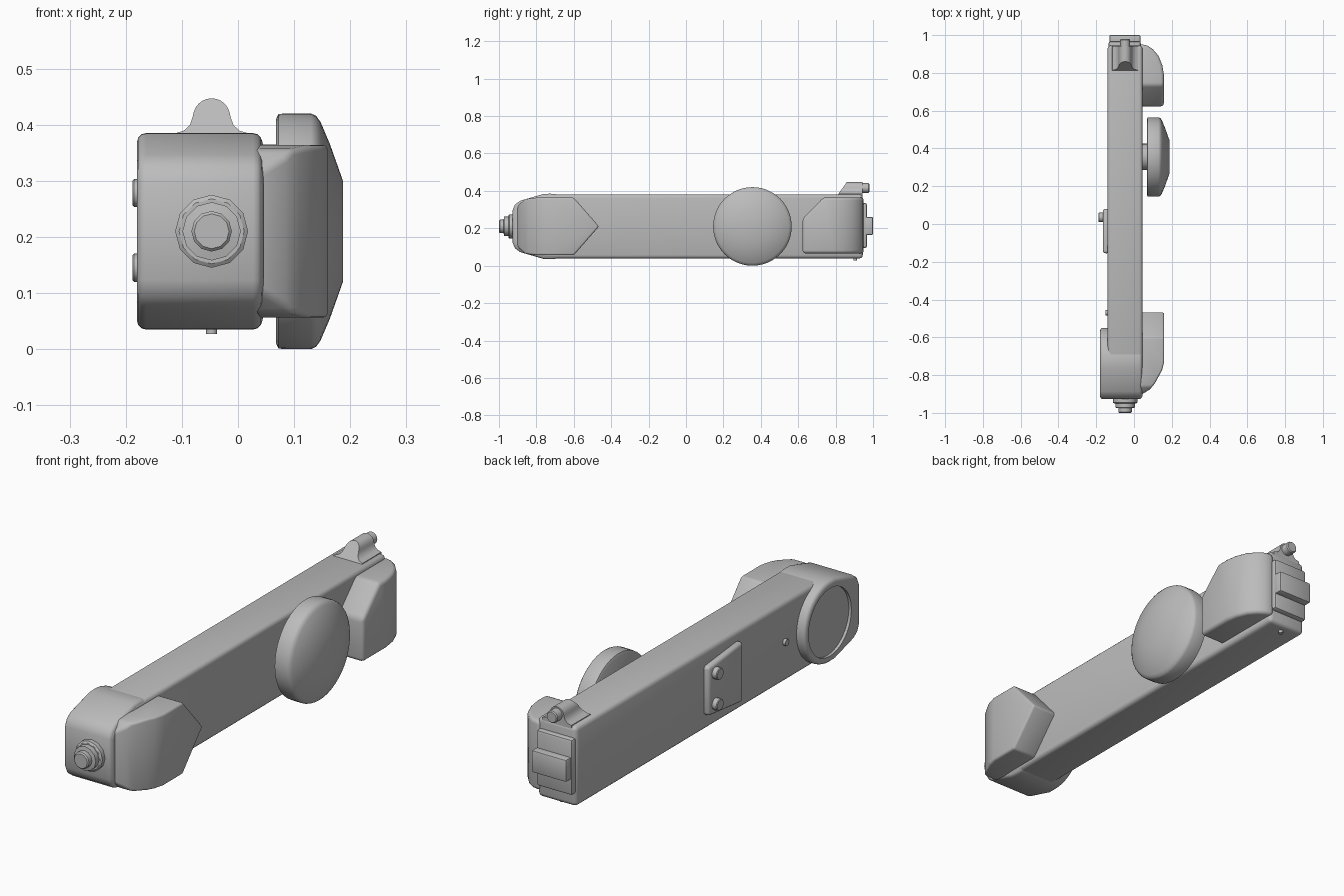
import bpy, bmesh
from math import sin, cos, pi, radians
from mathutils import Vector

if "Cube" in bpy.data.objects:
    bpy.data.objects.remove(bpy.data.objects["Cube"])

GREY = (0.5, 0.5, 0.5, 1)
grey = bpy.data.materials.new("plain_grey")
grey.use_nodes = True
grey.diffuse_color = GREY
grey.node_tree.nodes["Principled BSDF"].inputs["Base Color"].default_value = GREY

MID = 0.21      # height of the centre line
CORE = -0.047   # centre of the body across x


def place(axis, u, v, w):
    """Profile point (u, v) at depth w along the axis."""
    return {"x": (w, u, v), "y": (u, w, v), "z": (u, v, w)}[axis]


def loft(bm, rings):
    """Skin a list of equal point rings and cap both ends."""
    rows = [[bm.verts.new(p) for p in ring] for ring in rings]
    n = len(rows[0])
    for a, b in zip(rows, rows[1:]):
        for i in range(n):
            j = (i + 1) % n
            bm.faces.new((a[i], a[j], b[j], b[i]))
    bm.faces.new(rows[0])
    bm.faces.new(rows[-1])


def trim(bm, co, no):
    """Cut away everything on the normal's side of a plane."""
    cut = bmesh.ops.bisect_plane(bm, geom=bm.verts[:] + bm.edges[:] + bm.faces[:],
                                 plane_co=co, plane_no=no, clear_outer=True)
    edges = [g for g in cut["geom_cut"] if isinstance(g, bmesh.types.BMEdge)]
    if edges:
        bmesh.ops.holes_fill(bm, edges=edges)


def finish(name, bm, bevel=0.0, segments=3, cutter=None):
    bmesh.ops.recalc_face_normals(bm, faces=bm.faces[:])
    mesh = bpy.data.meshes.new(name)
    bm.to_mesh(mesh)
    bm.free()
    obj = bpy.data.objects.new(name, mesh)
    bpy.context.collection.objects.link(obj)
    mesh.materials.append(grey)
    bpy.ops.object.select_all(action="DESELECT")
    obj.select_set(True)
    bpy.context.view_layer.objects.active = obj
    if bevel:
        mod = obj.modifiers.new("round", "BEVEL")
        mod.width, mod.segments = bevel, segments
        mod.limit_method, mod.angle_limit = "ANGLE", radians(35)
        bpy.ops.object.modifier_apply(modifier=mod.name)
    if cutter:
        mod = obj.modifiers.new("recess", "BOOLEAN")
        mod.operation, mod.object, mod.solver = "DIFFERENCE", cutter, "EXACT"
        bpy.ops.object.modifier_apply(modifier=mod.name)
        bpy.data.objects.remove(cutter)
    bpy.ops.object.shade_smooth_by_angle(angle=radians(35))
    return obj


def prism(name, axis, pts, lo, hi, bevel=0.0, segments=3, cutter=None):
    bm = bmesh.new()
    loft(bm, [[place(axis, u, v, w) for u, v in pts] for w in (lo, hi)])
    return finish(name, bm, bevel, segments, cutter)


def lathe(name, axis, centre, steps, sides=48):
    """Round part from (radius, position) steps along an axis."""
    bm = bmesh.new()
    turn = [2 * pi * i / sides for i in range(sides)]
    loft(bm, [[place(axis, centre[0] + r * cos(t), centre[1] + r * sin(t), w)
               for t in turn] for r, w in steps])
    return finish(name, bm)


def box(u0, u1, v0, v1):
    return [(u0, v0), (u1, v0), (u1, v1), (u0, v1)]


def mirrored(half):
    """Close a (y, half height) outline about the centre line."""
    return [(y, MID + h) for y, h in half] + [(y, MID - h) for y, h in half[::-1] if h]


# Long body with a tapered nose
nose = [(-0.925, 0.085), (-0.912, 0.115), (-0.885, 0.135), (-0.75, 0.171)]
prism("body", "x", mirrored(nose + [(0.945, 0.171)]), -0.14, 0.045, 0.018)

# Nose housing with a round rear end and a recessed disc on its outer side
arc = [(-0.725 + 0.175 * sin(t * pi / 24), 0.175 * cos(t * pi / 24)) for t in range(13)]
arc[-1] = (-0.55, 0)
recess = lathe("recess_cutter", "x", (-0.72, MID), [(0.145, -0.2), (0.145, -0.168)])
recess.hide_render = True
front = [(y - 0.002, h + 0.002) for y, h in nose[:3]] + [(-0.76, 0.174)]
prism("nose_housing", "x", mirrored(front + arc), -0.18, 0.043, 0.016, 3, recess)


# Side pads: a plan outline trimmed by a convex side outline
def pad(name, plan, side, bevel):
    bm = bmesh.new()
    loft(bm, [[(x, y, z) for x, y in plan] for z in (0, 0.42)])
    mid = sum((Vector((0, y, z)) for y, z in side), Vector()) / len(side)
    for (y0, z0), (y1, z1) in zip(side, side[1:] + side[:1]):
        co, no = Vector((0, y0, z0)), Vector((0, z1 - z0, y0 - y1))
        if no.dot(co - mid) < 0:
            no.negate()
        trim(bm, co, no)
    return finish(name, bm, bevel)


pad("front_pad",
    [(0.03, -0.46), (0.16, -0.46), (0.16, -0.73), (0.148, -0.775),
     (0.11, -0.845), (0.085, -0.875), (0.045, -0.9), (0.03, -0.905)],
    mirrored([(-0.91, 0.1), (-0.86, 0.146), (-0.8, 0.154), (-0.6, 0.154), (-0.465, 0)]), 0.016)
pad("rear_pad",
    [(0.03, 0.6), (0.158, 0.6), (0.158, 0.79), (0.15, 0.84),
     (0.13, 0.89), (0.1, 0.925), (0.07, 0.945), (0.03, 0.953)],
    [(0.623, 0.066), (0.623, 0.25), (0.735, 0.365), (0.96, 0.365), (0.96, 0.066)], 0.016)

# Large side dial on a short stem
lathe("dial", "x", (0.355, MID),
      [(0.2, 0.068), (0.209, 0.072), (0.21, 0.085), (0.21, 0.13), (0.206, 0.139),
       (0.195, 0.147), (0.155, 0.164), (0.09, 0.187)])
lathe("dial_stem", "x", (0.355, MID), [(0.07, 0.04), (0.07, 0.07)])

# Stepped knob on the nose
lathe("nose_knob", "y", (CORE, MID),
      [(0.065, -0.91), (0.065, -0.945), (0.058, -0.95), (0.052, -0.95),
       (0.052, -0.972), (0.036, -0.975), (0.036, -0.995), (0.031, -1.0)], 12)

# Rear plate and plug
prism("rear_plate", "y", box(-0.135, 0.036, 0.095, 0.335), 0.93, 0.968, 0.012, 2)
prism("rear_plug", "y", box(-0.13, 0.034, 0.165, 0.26), 0.95, 1.0, 0.006, 2)

# Flared lug on top with a sloped front, holding a short pin
flare = [(0.07, 0.37), (0.068, 0.384), (0.05, 0.389), (0.039, 0.399), (0.034, 0.413)]
dome = [(0.033 * cos(t * pi / 12), 0.414 + 0.033 * sin(t * pi / 12)) for t in range(1, 12)]
outline = flare + dome + [(-x, z) for x, z in flare[::-1]]
bm = bmesh.new()
loft(bm, [[(CORE + x, y, z) for x, z in outline] for y in (0.78, 0.943)])
trim(bm, Vector((0, 0.815, 0.385)), Vector((0, -0.062, 0.045)))
finish("top_lug", bm)
lathe("lug_pin", "y", (CORE, 0.415), [(0.026, 0.93), (0.026, 0.975), (0.022, 0.98)], 16)

# Control plate with two buttons on the outer side
prism("control_plate", "x", mirrored([(-0.155, 0.13), (0.08, 0.105)]), -0.165, -0.13, 0.014)
for label, z in (("lower", 0.145), ("upper", 0.278)):
    lathe(label + "_button", "x", (0.035, z),
          [(0.025, -0.16), (0.025, -0.185), (0.022, -0.188)], 12)

# Small pins on the side and underneath
lathe("side_pin", "x", (-0.47, MID), [(0.014, -0.13), (0.014, -0.152)], 12)
lathe("bottom_pin", "z", (CORE, 0.905), [(0.01, 0.027), (0.01, 0.05)], 12)
